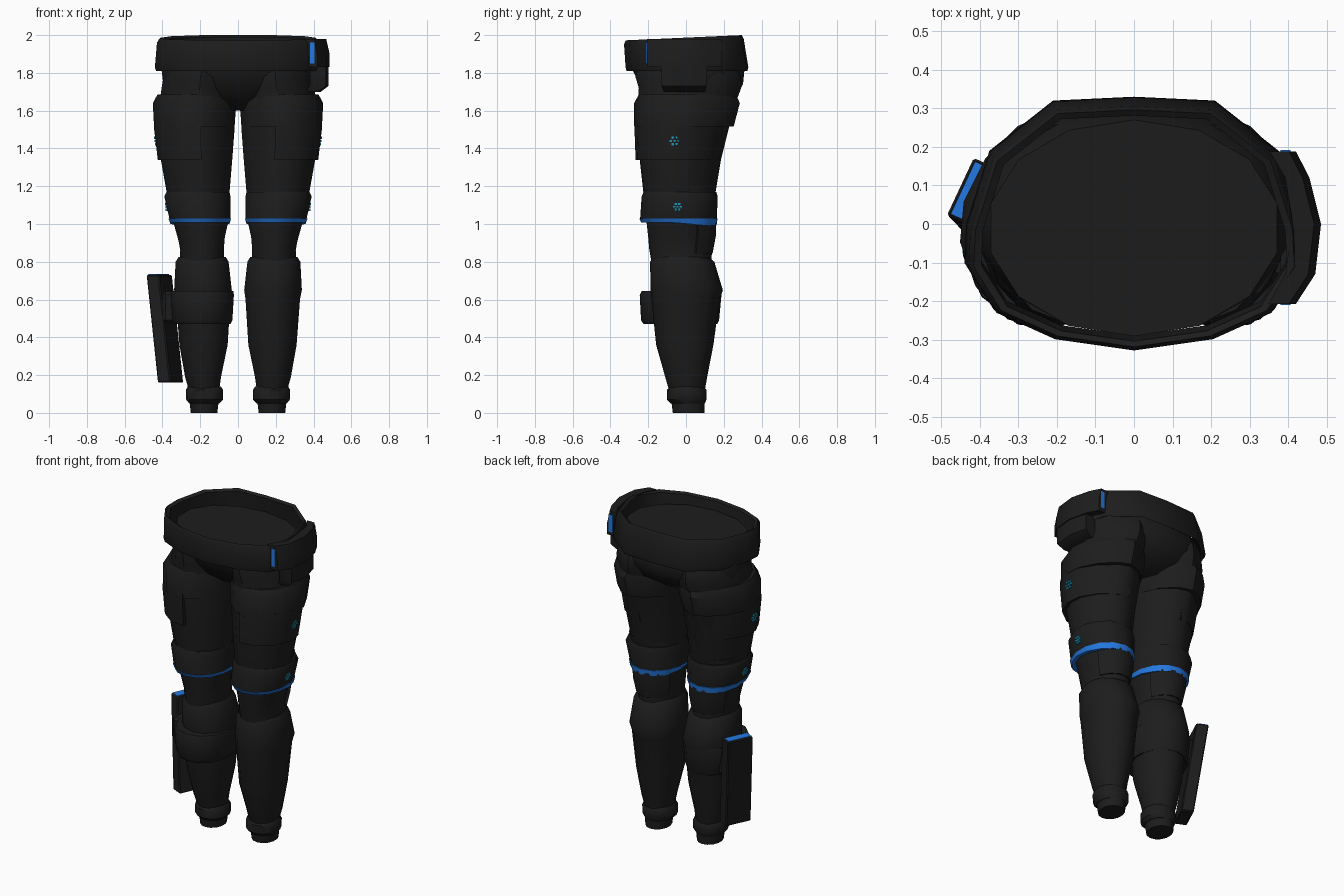
import bpy, bmesh, math
from mathutils import Vector, Matrix

if "Cube" in bpy.data.objects:
    bpy.data.objects.remove(bpy.data.objects["Cube"])


def material(name, rgb):
    m = bpy.data.materials.new(name)
    m.diffuse_color = (*rgb, 1)
    m.use_nodes = True
    m.node_tree.nodes["Principled BSDF"].inputs["Base Color"].default_value = m.diffuse_color
    return m


BLACK = material("black fabric", (0.012, 0.012, 0.012))
BLUE = material("blue trim", (0.018, 0.19, 0.75))
CYAN = material("cyan marking", (0.012, 0.3, 0.46))
N = 14
THIGH = 1.12  # section exponent, slightly pointed


def finish(name, bm, mat, mirror=False, angle=38):
    bmesh.ops.recalc_face_normals(bm, faces=bm.faces)
    me = bpy.data.meshes.new(name)
    bm.to_mesh(me)
    bm.free()
    ob = bpy.data.objects.new(name, me)
    bpy.context.collection.objects.link(ob)
    me.materials.append(mat)
    if mirror:
        ob.modifiers.new("Mirror", 'MIRROR')
    bpy.ops.object.select_all(action='DESELECT')
    ob.select_set(True)
    bpy.context.view_layer.objects.active = ob
    bpy.ops.object.shade_smooth_by_angle(angle=math.radians(angle))
    return ob


def loft(name, rings, mat=BLACK, mirror=False, wrap=False):
    """Skin a stack of point rings, capped or wrapped into a tube."""
    bm = bmesh.new()
    vs = [[bm.verts.new(p) for p in r] for r in rings]
    n = len(vs[0])
    pairs = list(zip(vs, vs[1:])) + ([(vs[-1], vs[0])] if wrap else [])
    for a, b in pairs:
        for i in range(n):
            j = (i + 1) % n
            bm.faces.new((a[i], a[j], b[j], b[i]))
    if not wrap:
        bm.faces.new(vs[0])
        bm.faces.new(vs[-1])
    return finish(name, bm, mat, mirror)


def point(sec, a, e, grow=0.0):
    """Point at angle a on a rounded section (z, x0, x1, y0, y1)."""
    z, x0, x1, y0, y1 = sec
    soft = lambda t: math.copysign(abs(t) ** e, t)
    rx, ry = (x1 - x0) / 2 * 1.026 + grow, (y1 - y0) / 2 + grow
    y = (y0 + y1) / 2 + ry * soft(math.sin(a))
    skew = .09 * (y + .05) if e == THIGH and z < 1.7 else 0
    return ((x0 + x1) / 2 + rx * soft(math.cos(a)) - skew * max(0, math.cos(a)) ** .5, y, z)


def ring(sec, e=0.97):
    return [point(sec, 2 * math.pi * (i + 0.5) / N, e) for i in range(N)]


def body(name, secs, mat=BLACK, mirror=True, e=0.97):
    return loft(name, [ring(s, e) for s in secs], mat, mirror)


def arc_shell(name, secs, a0, a1, seg, thick, e=0.97):
    """Curved plate covering part of the way round a limb."""
    angles = [math.radians(a0 + (a1 - a0) * i / seg) for i in range(seg + 1)]
    loft(name, [[point(s, a, e) for a in angles] +
                [point(s, a, e, -thick) for a in reversed(angles)] for s in secs], BLACK, True)


def slab(name, size, mat, mat4, bevel=0.0):
    bm = bmesh.new()
    bmesh.ops.create_cube(bm, size=1, matrix=Matrix.Diagonal((*size, 1)))
    if bevel:
        bmesh.ops.bevel(bm, geom=bm.edges[:], offset=bevel, segments=1, affect='EDGES')
    bm.transform(mat4)
    return finish(name, bm, mat, angle=20)


# Hips, closed at the waist
body("hips", [
    (1.91, -.37, .37, -.291, .27), (1.82, -.405, .405, -.285, .31),
    (1.74, -.395, .395, -.245, .302), (1.67, -.32, .32, -.195, .262),
    (1.60, -.10, .10, -.10, .16)], mirror=False)

# Upper legs, down to below the knee
body("upper_leg", [
    (1.85, .02, .37, -.25, .26), (1.78, .0, .395, -.268, .29),
    (1.72, .0, .405, -.25, .292),
    (1.62, .012, .42, -.255, .255), (1.50, .018, .42, -.255, .225),
    (1.34, .03, .407, -.245, .185), (1.16, .045, .375, -.225, .155)], e=THIGH)
body("knee", [
    (1.20, .05, .37, -.215, .15),
    (1.02, .05, .345, -.21, .14), (.93, .07, .32, -.20, .135),
    (.87, .075, .305, -.195, .14), (.78, .075, .31, -.18, .13)])

# Thigh armour: short band all round, long plate on the outer half
body("thigh_band", [
    (1.685, .008, .428, -.25, .265), (1.64, .008, .452, -.275, .285),
    (1.515, .018, .444, -.276, .252)], e=THIGH)
arc_shell("thigh_plate", [
    (1.54, .01, .443, -.272, .215), (1.50, .01, .443, -.276, .213),
    (1.34, .015, .423, -.27, .187)], -99, 99, 7, .035, THIGH)

# Knee band with blue lower trim, deeper at the back
body("knee_band", [
    (1.17, .045, .378, -.225, .16), (1.145, .04, .39, -.235, .168),
    (1.025, .04, .362, -.243, .163)])
upper, lower = [ring(s) for s in (
    (1.029, .037, .368, -.247, .167), (1.009, .045, .358, -.237, .162))]
loft("knee_trim", [upper, [(x, y, z - .016 * min(1, max(0, y + .03) / .08))
                           for x, y, z in lower]], BLUE, True)

# Pad behind each knee
arc_shell("knee_back_pad", [
    (1.005, .06, .335, -.19, .162), (.94, .06, .33, -.19, .163),
    (.845, .075, .31, -.18, .145)], 25, 155, 5, .04)

# Shins and boot cuffs
body("shin", [
    (.825, .065, .315, -.17, .12), (.80, .05, .33, -.19, .15),
    (.65, .033, .338, -.188, .195), (.60, .04, .328, -.183, .178),
    (.36, .055, .31, -.158, .145), (.19, .09, .28, -.11, .112),
    (.12, .10, .26, -.09, .10)])
body("ankle_cuff", [
    (.14, .09, .265, -.085, .095), (.122, .08, .276, -.10, .108),
    (.07, .08, .274, -.10, .108), (.05, .10, .258, -.08, .10)])
body("ankle", [(.08, .10, .258, -.08, .10), (0, .11, .25, -.07, .098)])

# Belt, a hollow band leaning slightly forward
half = [(0, .33), (.21, .32), (.375, .19), (.435, -.0), (.44, -.10),
        (.365, -.22), (.21, -.29), (0, -.32)]
outline = half + [(-x, y) for x, y in reversed(half[1:-1])]


def belt_ring(s, z, lean=0.0):
    return [(x * s, y * s - lean, z + (.014 * y / .33 if lean else 0)) for x, y in outline]


loft("belt", [belt_ring(.985, 1.81), belt_ring(1, 1.83), belt_ring(.975, 1.965, .016),
              belt_ring(.945, 1.986, .016), belt_ring(.90, 1.975, .016),
              belt_ring(.905, 1.83)], wrap=True)

# Curved pouch on the belt, with a narrower hanging pocket
pouch = [(.37, .188), (.42, .188), (.455, .12), (.485, 0), (.47, -.13), (.42, -.207),
         (.367, -.207), (.41, -.13), (.43, 0), (.41, .12)]
loft("belt_pouch", [[(x - d, y, z) for x, y in pouch]
                    for z, d in ((1.83, 0), (1.90, 0), (1.98, .018))])
pocket = [(.38, .11), (.45, .11), (.478, 0), (.465, -.13), (.38, -.13)]
loft("hanging_pocket", [[(x - d, y * s, z) for x, y in pocket]
                        for z, d, s in ((1.70, .04, .9), (1.73, 0, 1), (1.85, 0, 1))])
for nm, y in (("front", -.2085), ("back", .1895)):
    slab("pouch_light_" + nm, (.026, .004, .11), BLUE, Matrix.Translation((.393, y, 1.906)))

# Strap around one shin
body("shin_strap", [
    (.645, -.355, -.025, -.235, .185), (.625, -.36, -.022, -.245, .188),
    (.49, -.35, -.03, -.238, .175), (.47, -.34, -.04, -.225, .165)], mirror=False)
slab("strap_mount", (.13, .20, .165), BLACK, Matrix.Translation((-.335, .01, .56)), .015)

# Slanted flat case hung on the strap, with a blue lid
lean = Matrix(((1, 0, -.105, 0), (0, 1, .11, 0), (0, 0, 1, 0), (0, 0, 0, 1)))
place = Matrix.Translation((-.387, .05, .445)) @ lean @ Matrix.Rotation(math.radians(-25), 4, 'Z')
slab("side_case", (.075, .165, .57), BLACK, place, .006)
slab("side_case_lid", (.052, .15, .008), BLUE, place @ Matrix.Translation((-.003, 0, .285)))

# Rings of small dots on the outer thighs and knees
for nm, x, y, z, r in (("thigh", .437, -.06, 1.44, .02), ("knee", .38, -.045, 1.09, .017)):
    bm = bmesh.new()
    for k in range(7):
        a = k * math.tau / 6
        q = 0 if k == 6 else r
        pos = Vector((x + .15 * q * math.sin(a), y + q * math.cos(a), z + q * math.sin(a)))
        bmesh.ops.create_cube(bm, size=1, matrix=Matrix.Translation(pos)
                              @ Matrix.Diagonal((.0095, .013, .012, 1)))
    finish(nm + "_marking", bm, CYAN, True)
